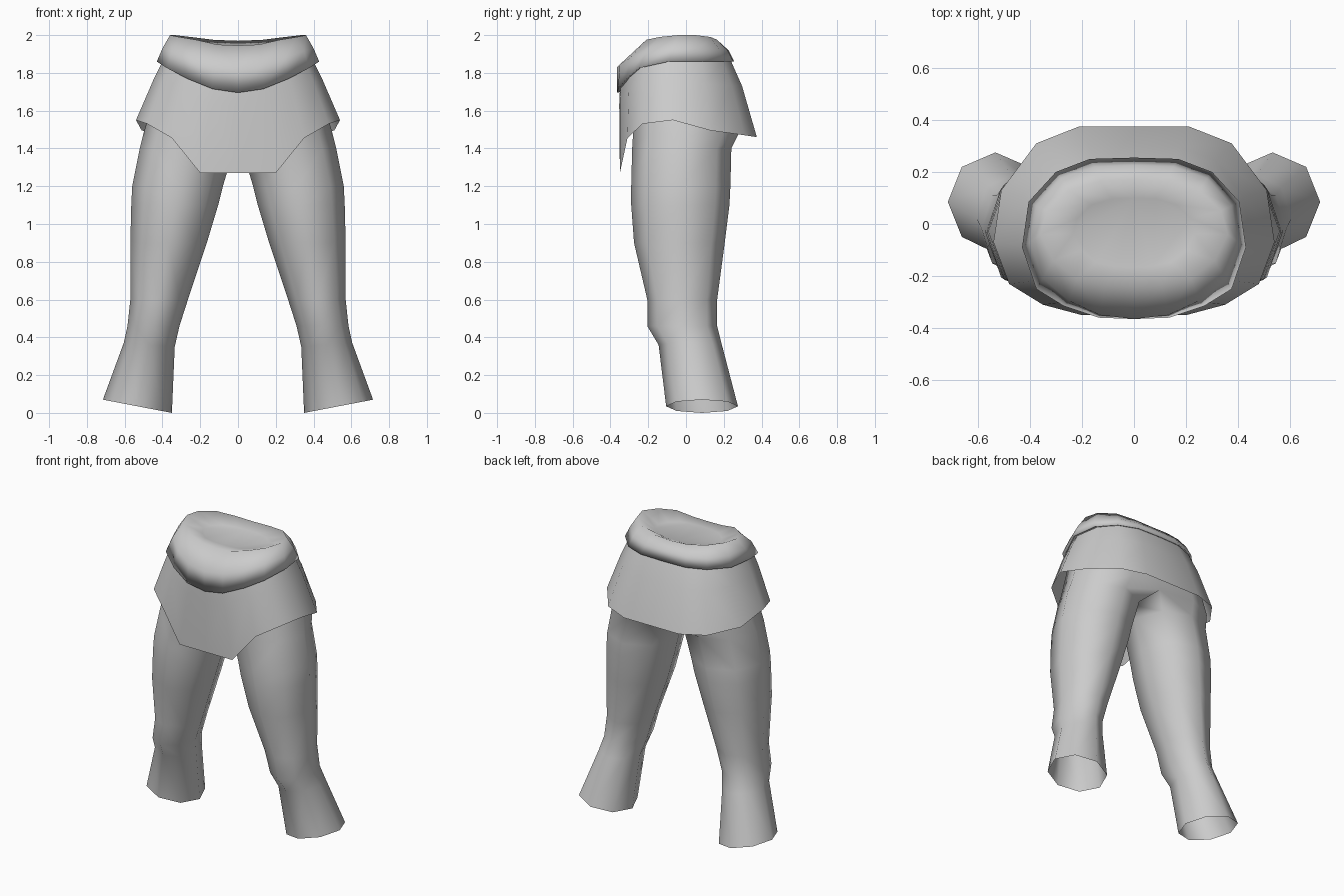
import bpy, bmesh, math

if "Cube" in bpy.data.objects:
    bpy.data.objects.remove(bpy.data.objects["Cube"])

grey = bpy.data.materials.new("cloth_grey")
grey.diffuse_color = (0.6, 0.6, 0.6, 1)
grey.use_nodes = True
grey.node_tree.nodes["Principled BSDF"].inputs["Base Color"].default_value = grey.diffuse_color


def make_object(name, rings, closed, cap=False):
    """Skin a stack of rings, mirror it across x, smooth it."""
    bm = bmesh.new()
    loops = [[bm.verts.new(p) for p in ring] for ring in rings]
    n = len(loops[0])
    for a, b in zip(loops, loops[1:]):
        for i in range(n if closed else n - 1):
            j = (i + 1) % n
            quad = (a[i], a[j], b[j], b[i])
            if all(abs(v.co.x) < 1e-5 for v in quad):
                continue  # no wall on the centre line
            bm.faces.new(quad)
    if cap:
        bm.faces.new(loops[-1])
    # mirrored half
    geom = bm.verts[:] + bm.edges[:] + bm.faces[:]
    dup = bmesh.ops.duplicate(bm, geom=geom)["geom"]
    for v in dup:
        if isinstance(v, bmesh.types.BMVert):
            v.co.x *= -1
    bmesh.ops.reverse_faces(bm, faces=[f for f in dup if isinstance(f, bmesh.types.BMFace)])
    bmesh.ops.remove_doubles(bm, verts=bm.verts[:], dist=0.0005)
    bmesh.ops.recalc_face_normals(bm, faces=bm.faces[:])
    for f in bm.faces:
        f.smooth = True
    me = bpy.data.meshes.new(name)
    bm.to_mesh(me)
    bm.free()
    me.materials.append(grey)
    ob = bpy.data.objects.new(name, me)
    bpy.context.collection.objects.link(ob)
    return ob


def leg_ring(z, x0, x1, y0, y1, tilt=0.0, joined=False):
    """Eight-sided section; joined sections open onto the centre line."""
    cx, cy, rx, ry = (x0 + x1) / 2, (y0 + y1) / 2, (x1 - x0) / 2, (y1 - y0) / 2
    pts = []
    for k in range(8):
        a = k * math.pi / 4
        c, s = math.cos(a), math.sin(a)
        x, y = cx + rx * c, cy + ry * s
        if joined and k in (3, 4, 5):
            x, y = 0.0, cy + ry * (4 - k) * 0.9
        pts.append((x, y, z + tilt * (c + 1) / 2))
    return pts


# trousers: flared hems, knees, thighs, then joined hips
trousers = [
    leg_ring(0.00, 0.35, 0.715, -0.105, 0.275, 0.07),
    leg_ring(0.35, 0.335, 0.605, -0.145, 0.19, 0.02),
    leg_ring(0.46, 0.31, 0.585, -0.205, 0.165),
    leg_ring(0.60, 0.265, 0.57, -0.205, 0.165),
    leg_ring(0.90, 0.165, 0.57, -0.275, 0.205),
    leg_ring(1.10, 0.105, 0.565, -0.29, 0.23),
    leg_ring(1.20, 0.08, 0.56, -0.29, 0.235),
    leg_ring(1.40, 0.02, 0.52, -0.285, 0.24),
    leg_ring(1.48, 0.0, 0.50, -0.28, 0.28, joined=True),
    leg_ring(1.70, 0.0, 0.44, -0.27, 0.25, joined=True),
    leg_ring(1.85, 0.0, 0.37, -0.26, 0.18, joined=True),
]
make_object("trousers", trousers, closed=True)

# skirt: half outlines run from centre front to centre back
skirt_hem = [(0, -.35, 1.27), (.20, -.35, 1.27), (.35, -.31, 1.455), (.48, -.23, 1.53),
             (.54, -.07, 1.55), (.51, .13, 1.495), (.375, .31, 1.47), (.21, .375, 1.46), (0, .375, 1.46)]
skirt_top = [(0, -.345, 1.82), (.11, -.34, 1.82), (.25, -.29, 1.85), (.35, -.21, 1.87),
             (.395, -.08, 1.87), (.37, .08, 1.87), (.28, .19, 1.87), (.15, .235, 1.87), (0, .235, 1.87)]
skirt_mid = [tuple(a + (b - a) * 0.66 for a, b in zip(p, q)) for p, q in zip(skirt_hem, skirt_top)]
skirt_mid = [(x * 1.01, y * (1.05 if y > 0 else 1.02), z) for x, y, z in skirt_mid]
make_object("skirt", [skirt_hem, skirt_mid, skirt_top], closed=False)

# shirt bottom: tucked hem, rounded sides, shallow dip inside the rim
hem = [(0, -.365, 1.695), (.135, -.36, 1.715), (.27, -.315, 1.77), (.375, -.25, 1.825),
       (.43, -.09, 1.86), (.405, .085, 1.86), (.30, .20, 1.86), (.17, .25, 1.86), (0, .255, 1.86)]
side = [(0, -.365, 1.83), (.13, -.35, 1.845), (.25, -.295, 1.88), (.35, -.21, 1.915),
        (.40, -.07, 1.93), (.375, .07, 1.93), (.28, .175, 1.925), (.15, .22, 1.92), (0, .225, 1.92)]
rim = [(0, -.24, 1.945), (.11, -.235, 1.95), (.22, -.21, 1.975), (.31, -.14, 1.99),
       (.36, -.04, 2.0), (.335, .05, 2.0), (.25, .13, 1.99), (.13, .165, 1.975), (0, .17, 1.97)]
tuck = [(x * .95, y * .95, z + .005) for x, y, z in hem]
dip = [(x * .65, -.03 + (y + .03) * .65, 1.94) for x, y, z in rim]
make_object("shirt_bottom", [tuck, hem, side, rim, dip], closed=False, cap=True)
